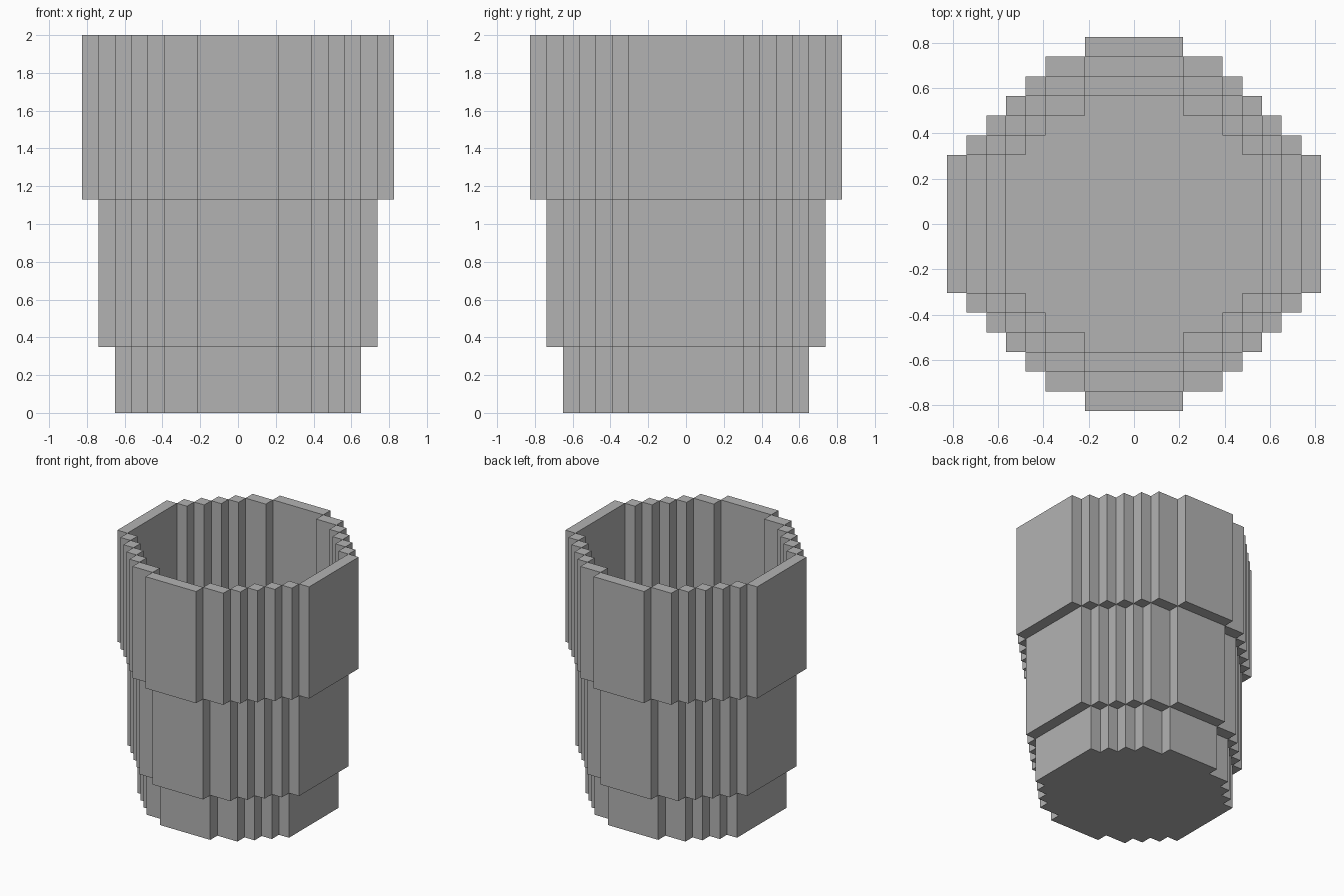
import bpy
import bmesh

cube = bpy.data.objects.get("Cube")
if cube:
    bpy.data.objects.remove(cube, do_unlink=True)

U = 2 / 23  # edge length of one block

grey = bpy.data.materials.new("plain grey")
grey.use_nodes = True
grey.diffuse_color = (0.45, 0.45, 0.45, 1)
grey.node_tree.nodes["Principled BSDF"].inputs["Base Color"].default_value = grey.diffuse_color


def finish(name, bm):
    bmesh.ops.recalc_face_normals(bm, faces=bm.faces[:])
    mesh = bpy.data.meshes.new(name)
    bm.to_mesh(mesh)
    bm.free()
    mesh.materials.append(grey)
    obj = bpy.data.objects.new(name, mesh)
    bpy.context.collection.objects.link(obj)
    return obj


def add_box(bm, x0, x1, y0, y1, z0, z1):
    verts = bmesh.ops.create_cube(bm, size=1)["verts"]
    for v in verts:
        v.co.x = (x1 if v.co.x > 0 else x0) * U
        v.co.y = (y1 if v.co.y > 0 else y0) * U
        v.co.z = (z1 if v.co.z > 0 else z0) * U


def steps(radius):
    """Stepped quarter outline: (half width, half depth) pairs, in blocks."""
    pairs = [(radius - i, 3.5 + i) for i in range(int(radius - 3.5))]
    return pairs + [(2.5, radius)]


def wall_ring(name, radius, z0, z1):
    """One-block-thick stepped wall, mirrored into all four quarters."""
    bm = bmesh.new()
    outline = steps(radius)
    add_sides = (-1, 1)
    for sx in add_sides:
        xs = sorted((sx * radius, sx * (radius - 1)))
        add_box(bm, *xs, -3.5, 3.5, z0, z1)
    for sy in add_sides:
        ys = sorted((sy * radius, sy * (radius - 1)))
        add_box(bm, -2.5, 2.5, *ys, z0, z1)
    for i in range(1, len(outline) - 1):
        outer, depth = outline[i]
        inner = outline[i + 1][0]
        for sx in add_sides:
            for sy in add_sides:
                xs = sorted((sx * outer, sx * inner))
                ys = sorted((sy * depth, sy * (depth - 1)))
                add_box(bm, *xs, *ys, z0, z1)
    return finish(name, bm)


def floor_plate(name, radius, thickness):
    """Thin stepped plate closing the bottom."""
    quarter = []
    outline = steps(radius)
    for i, (x, y) in enumerate(outline):
        quarter.append((x, y))
        if i + 1 < len(outline):
            quarter.append((outline[i + 1][0], y))
    left = [(-x, y) for x, y in reversed(quarter)]
    loop = quarter + left
    loop += [(-x, -y) for x, y in loop]
    bm = bmesh.new()
    face = bm.faces.new([bm.verts.new((x * U, y * U, 0)) for x, y in loop])
    top = bmesh.ops.extrude_face_region(bm, geom=[face], use_keep_orig=True)["geom"]
    for v in top:
        if isinstance(v, bmesh.types.BMVert):
            v.co.z = thickness
    return finish(name, bm)


# Three stacked walls, each one block wider than the one below
wall_ring("lower_wall", 7.5, 0, 4)
wall_ring("middle_wall", 8.5, 4, 13)
wall_ring("upper_wall", 9.5, 13, 23)

# Closed bottom
floor_plate("floor", 6.5, 0.004)
